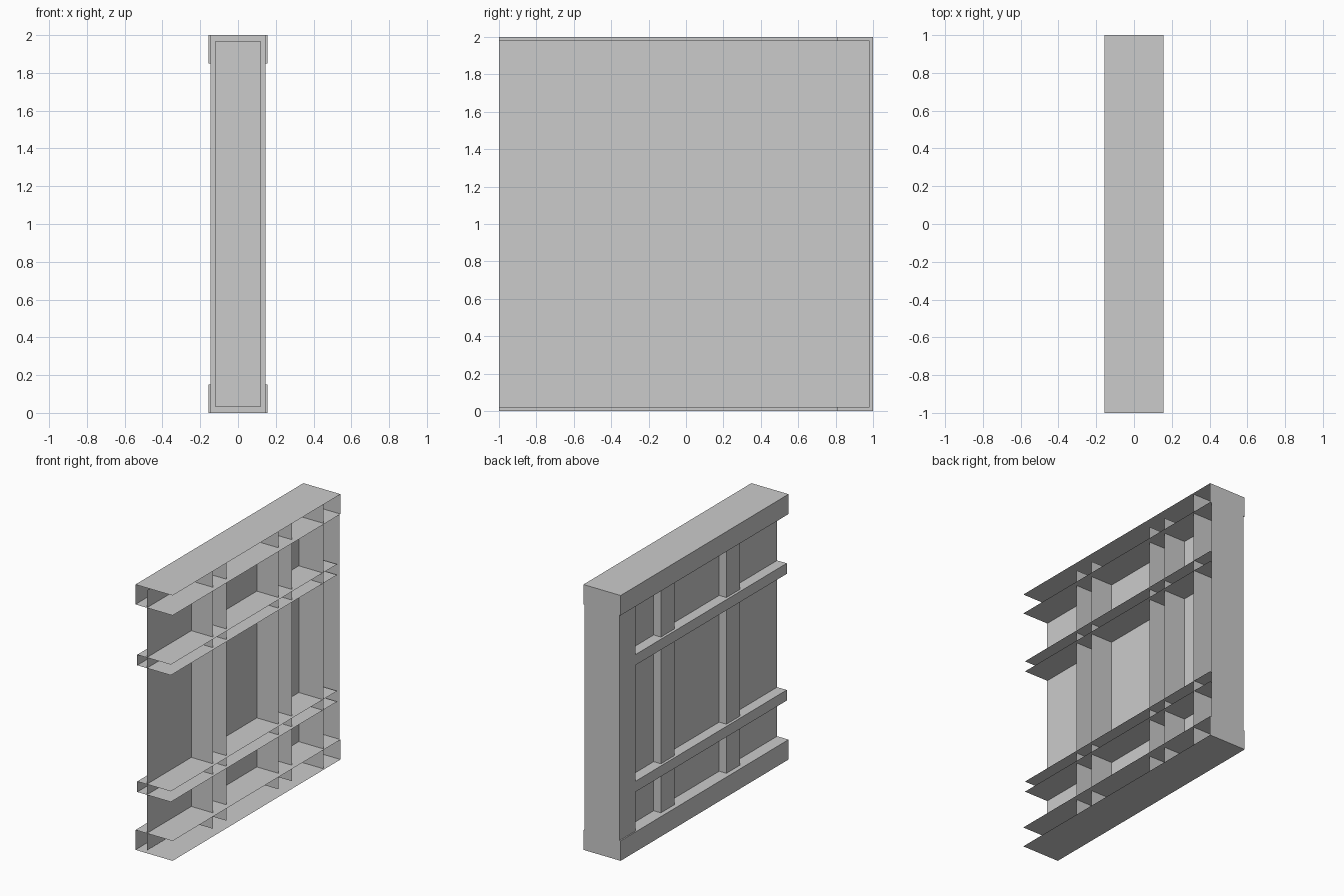
import bpy, bmesh
from mathutils import Vector

cube = bpy.data.objects.get("Cube")
if cube:
    bpy.data.objects.remove(cube, do_unlink=True)

grey = bpy.data.materials.new("plain_grey")
grey.use_nodes = True
colour = (0.6, 0.6, 0.6, 1)
grey.diffuse_color = colour
grey.node_tree.nodes["Principled BSDF"].inputs["Base Color"].default_value = colour


def open_box(name, x, y, z, sides):
    """Hollow box between the (low, high) spans, keeping only the listed sides."""
    spans = (x, y, z)
    bm = bmesh.new()
    bmesh.ops.create_cube(bm, size=1)
    for v in bm.verts:
        v.co = Vector([s[0] if c < 0 else s[1] for c, s in zip(v.co, spans)])
    bm.normal_update()
    drop = []
    for f in bm.faces:
        axis = max(range(3), key=lambda i: abs(f.normal[i]))
        side = ("+" if f.normal[axis] > 0 else "-") + "xyz"[axis]
        if side not in sides:
            drop.append(f)
    bmesh.ops.delete(bm, geom=drop, context="FACES")
    mesh = bpy.data.meshes.new(name)
    bm.to_mesh(mesh)
    bm.free()
    mesh.materials.append(grey)
    obj = bpy.data.objects.new(name, mesh)
    bpy.context.collection.objects.link(obj)
    return obj


def both(half):
    return (-half, half)


# Thin wall panel, set back behind the framing
open_box("wall_panel", both(0.06), (-1, 0.98), (0.02, 1.98), ["-x"])

# Wide top and bottom beams, open along +x and at the front end
for name, z in (("bottom_beam", (0, 0.15)), ("top_beam", (1.85, 2))):
    open_box(name, both(0.155), (-1, 1), z, ["-x", "+y", "-z", "+z"])

# Post closing the back end
open_box("end_post", both(0.145), (0.81, 1), (0, 2), ["-x", "-y", "+y"])

# Narrow vertical studs
for name, y in (("front_stud", -0.39), ("back_stud", 0.39)):
    open_box(name, both(0.12), (y - 0.08, y + 0.08), (0.03, 1.97), ["-x", "-y", "+y"])

# Horizontal rails between the beams
for name, z in (("lower_rail", 0.48), ("upper_rail", 1.435)):
    open_box(name, both(0.14), (-1, 0.98), (z - 0.04, z + 0.04), ["-x", "-z", "+z"])
